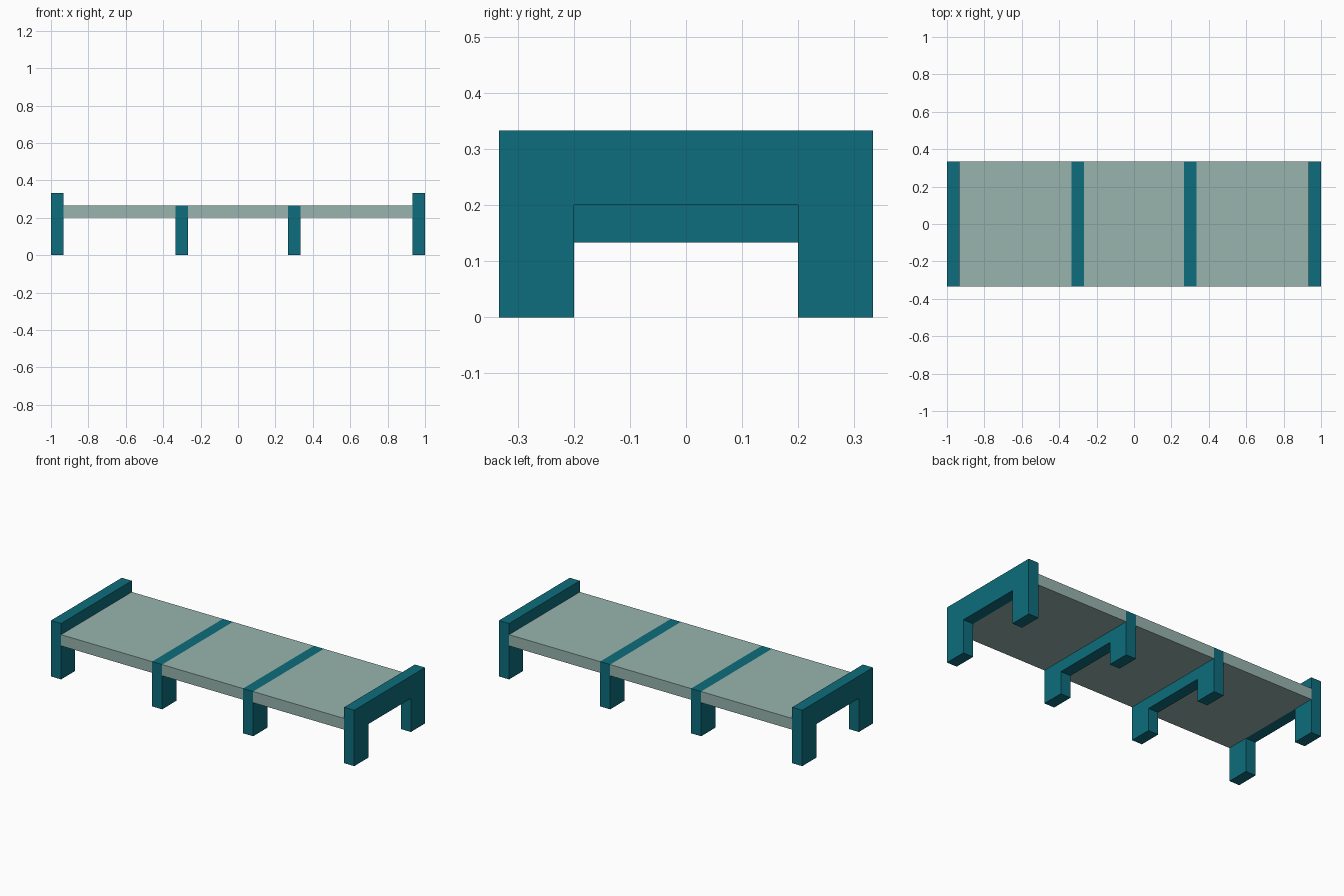
import bpy
import bmesh
from mathutils import Vector

default = bpy.data.objects.get("Cube")
if default:
    bpy.data.objects.remove(default, do_unlink=True)

HALF_DEPTH = 1 / 3     # half width of the bench in y
LEG_INNER = 0.2        # inner face of the legs in y
THICK = 1 / 15         # thickness of frames and deck
DECK_BOTTOM = 0.2
DECK_TOP = DECK_BOTTOM + THICK
END_X, MID_X = 1 - THICK / 2, 0.3


def make_material(name, colour):
    mat = bpy.data.materials.new(name)
    mat.use_nodes = True
    mat.diffuse_color = colour
    mat.node_tree.nodes["Principled BSDF"].inputs["Base Color"].default_value = colour
    return mat


teal = make_material("deep teal", (0.004, 0.152, 0.205, 1))
sage = make_material("pale sage", (0.309, 0.456, 0.423, 1))


def extrude_profile(name, outline, x0, x1, mat):
    """Extrude a (y, z) outline from x0 to x1."""
    bm = bmesh.new()
    face = bm.faces.new([bm.verts.new((x0, y, z)) for y, z in outline])
    result = bmesh.ops.extrude_face_region(bm, geom=[face])
    moved = [v for v in result["geom"] if isinstance(v, bmesh.types.BMVert)]
    bmesh.ops.translate(bm, verts=moved, vec=Vector((x1 - x0, 0, 0)))
    bmesh.ops.recalc_face_normals(bm, faces=bm.faces)
    mesh = bpy.data.meshes.new(name)
    bm.to_mesh(mesh)
    bm.free()
    mesh.materials.append(mat)
    obj = bpy.data.objects.new(name, mesh)
    bpy.context.collection.objects.link(obj)
    return obj


def mirrored(half):
    """Complete a half outline across y = 0."""
    return half + [(-y, z) for y, z in reversed(half)]


def add_frame(name, x, opening, top):
    """Two legs joined by a cross beam, as one arch."""
    half = [(LEG_INNER, opening), (LEG_INNER, 0), (HALF_DEPTH, 0), (HALF_DEPTH, top)]
    extrude_profile(name, mirrored(half), x - THICK / 2, x + THICK / 2, teal)


# Tall end frames and low middle frames
for side, s in (("left", 1), ("right", -1)):
    add_frame(side + "_end_frame", s * END_X, DECK_BOTTOM, DECK_TOP + THICK)
    add_frame(side + "_middle_frame", s * MID_X, DECK_BOTTOM - THICK, DECK_TOP)

# Deck panels fitted between neighbouring frames
deck = mirrored([(HALF_DEPTH, DECK_BOTTOM), (HALF_DEPTH, DECK_TOP)])
stations = [-END_X, -MID_X, MID_X, END_X]
names = ("right_deck_panel", "middle_deck_panel", "left_deck_panel")
for name, a, b in zip(names, stations, stations[1:]):
    extrude_profile(name, deck, a + THICK / 2, b - THICK / 2, sage)
